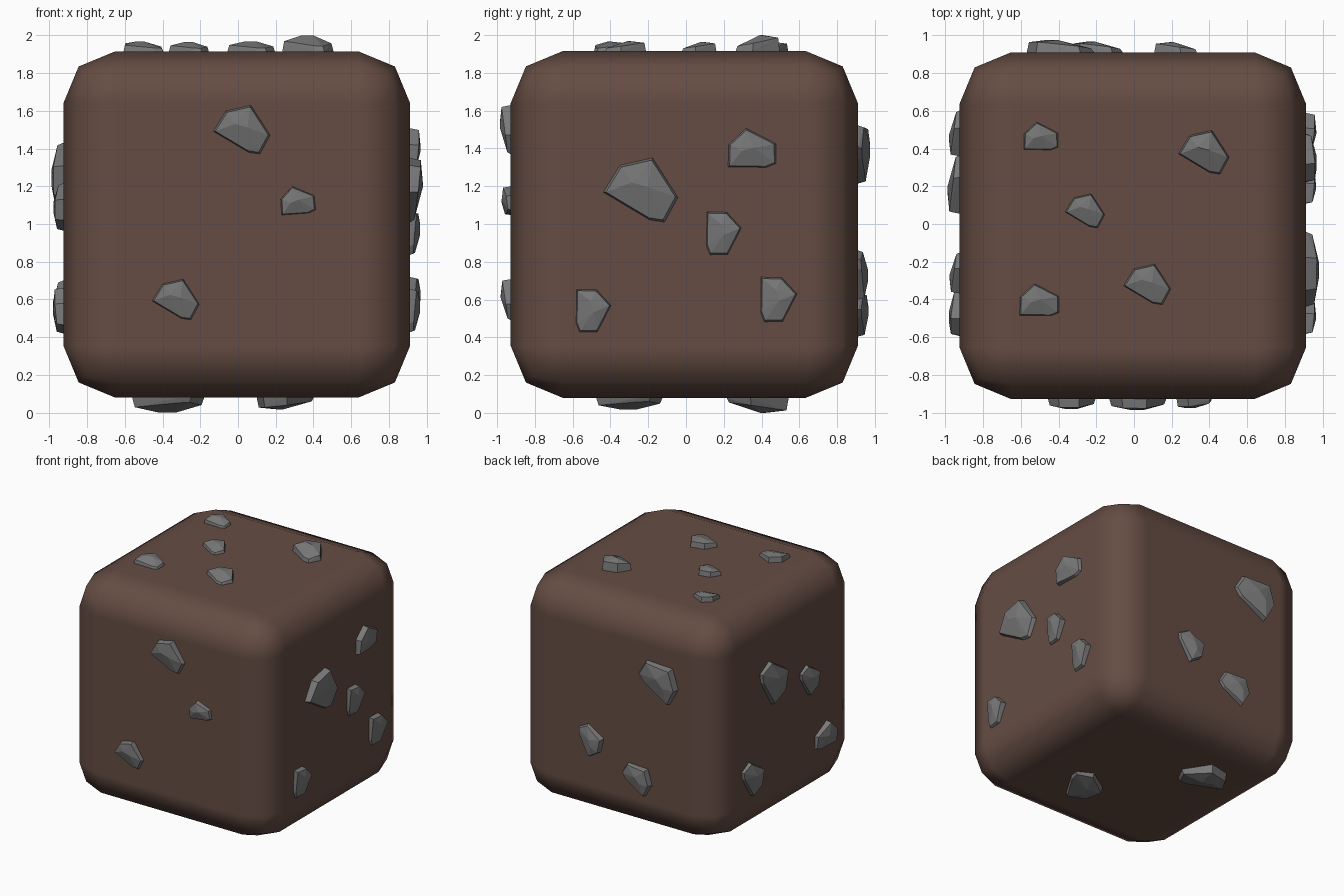
import bpy, bmesh, math
from mathutils import Vector, Matrix

if "Cube" in bpy.data.objects:
    bpy.data.objects.remove(bpy.data.objects["Cube"])

LO, HI = Vector((-0.925, -0.928, 0.08)), Vector((0.912, 0.91, 1.915))


def material(name, rgb):
    m = bpy.data.materials.new(name)
    m.diffuse_color = (*rgb, 1)
    m.use_nodes = True
    m.node_tree.nodes["Principled BSDF"].inputs["Base Color"].default_value = m.diffuse_color
    return m


brown = material("soil_brown", (0.13, 0.073, 0.057))
grey = material("stone_grey", (0.19, 0.19, 0.19))

# Soil block with a broad two-step rounded edge
bpy.ops.mesh.primitive_cube_add(size=1, location=(LO + HI) / 2)
block = bpy.context.object
block.name = "soil_block"
block.scale = HI - LO
bpy.ops.object.transform_apply(location=False, rotation=False, scale=True)
bpy.ops.object.shade_smooth()
bevel = block.modifiers.new("rounded_edges", "BEVEL")
bevel.width, bevel.segments = 0.275, 2
bevel.harden_normals = True
block.data.materials.append(brown)

# One stone outline, one unit wide, and the two ends of its crown ridge
OUTLINE = [(-.5, -.03), (-.28, .33), (.16, .43), (.5, -.1), (.32, -.43), (.12, -.4)]
RIDGE = [(-.12, .1), (.1, .04)]

# Side: normal axis, direction, stones as (u, v, size, turn in degrees[, height])
SIDES = {
    "front": (1, -1, [(.02, 1.5, .3, 0), (.31, 1.11, .2, 35), (-.33, .6, .25, 0)]),
    "right": (0, 1, [(-.24, 1.18, .395, 0), (.34, 1.38, .28, 30), (.18, .96, .25, -60),
                     (-.51, .55, .25, -60), (.47, .61, .26, -60)]),
    "back": (1, 1, [(-.41, 1.38, .37, 60), (.22, .73, .26, 90), (-.21, .53, .28, 60)]),
    "left": (0, -1, [(.21, 1.25, .36, 90), (-.26, 1.09, .25, 90),
                     (-.48, .54, .27, 30), (.48, .56, .28, 90)]),
    "top": (2, 1, [(-.5, .45, .2, 30), (.37, .38, .27, 0, .085), (-.26, .07, .21, 0),
                   (.07, -.32, .25, 0), (-.51, -.42, .23, 30)]),
    "bottom": (2, -1, [(.25, -.3, .35, 90), (-.37, .38, .38, 0, .08)]),
}


def stone(name, axis, side, u, v, size, turn, height=None):
    height = height or .028 + .1 * size
    ui, vi = [a for a in range(3) if a != axis]
    spin = Matrix.Rotation(math.radians(turn), 2)
    tilt = Vector((-.17, .98))  # the crown rises this way
    surface = (HI if side > 0 else LO)[axis]
    bm = bmesh.new()

    def add(p, h):
        q = spin @ p * size
        co = Vector((0, 0, 0))
        co[ui], co[vi], co[axis] = u + q.x, v + q.y, surface + side * h
        bm.verts.new(co)

    for p in map(Vector, OUTLINE):
        add(p, -.03)
        add(p, .002)
        add(p * .93, height * (.6 + .6 * p.dot(tilt)))
    for p in map(Vector, RIDGE):
        add(p, height)
    bmesh.ops.convex_hull(bm, input=bm.verts)
    bmesh.ops.delete(bm, geom=[w for w in bm.verts if not w.link_faces], context="VERTS")
    bmesh.ops.recalc_face_normals(bm, faces=bm.faces)
    mesh = bpy.data.meshes.new(name)
    bm.to_mesh(mesh)
    bm.free()
    mesh.materials.append(grey)
    bpy.context.collection.objects.link(bpy.data.objects.new(name, mesh))


# Stones set into every side
for side_name, (axis, side, stones) in SIDES.items():
    for i, spec in enumerate(stones, 1):
        stone(f"stone_{side_name}_{i}", axis, side, *spec)
